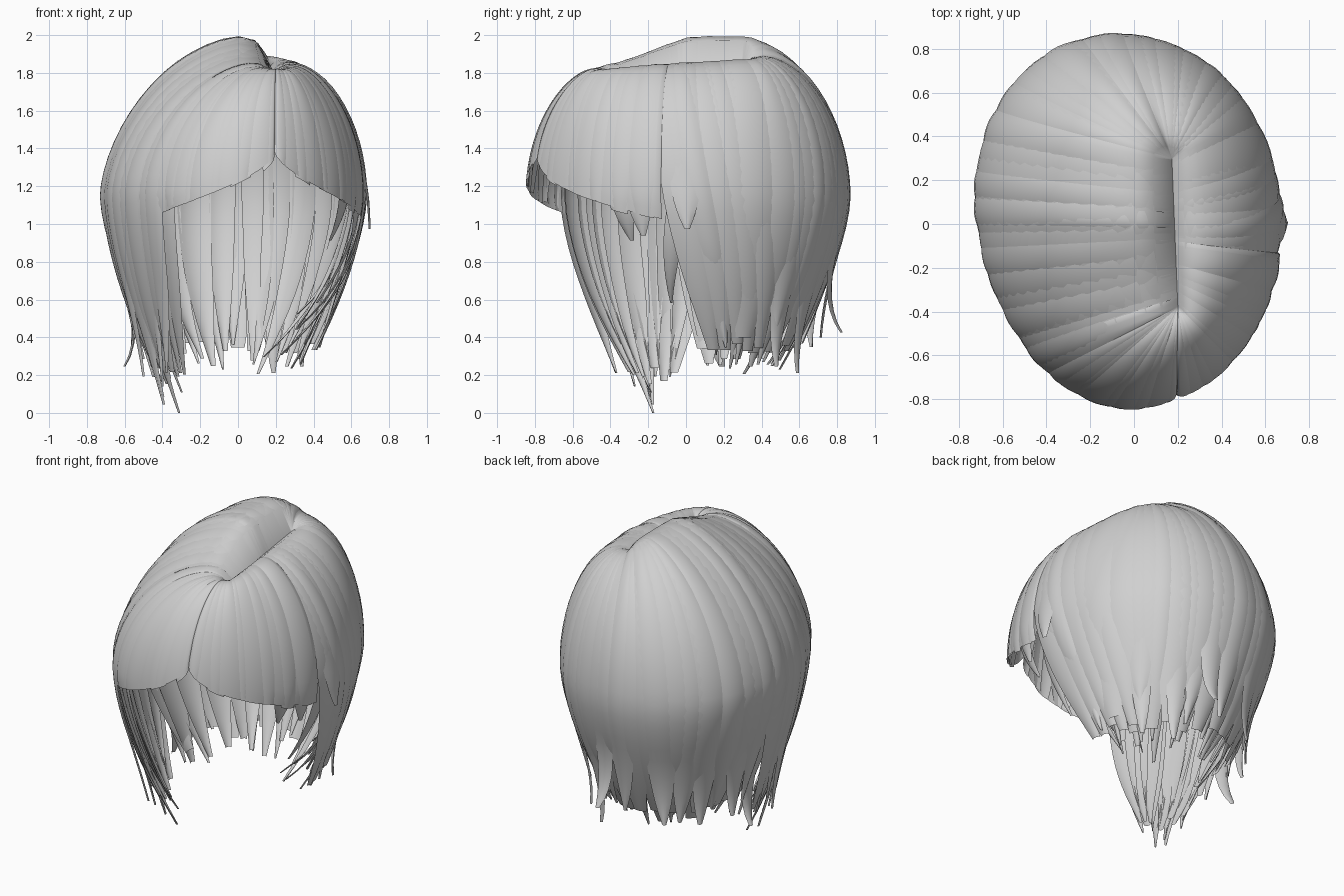
import bpy, bmesh, math, random
from math import sin, cos, pi, radians

random.seed(7)
if "Cube" in bpy.data.objects:
    bpy.data.objects.remove(bpy.data.objects["Cube"], do_unlink=True)

# One plain grey for all the hair
grey = bpy.data.materials.new("hair_grey")
grey.use_nodes = True
tone = (0.63, 0.63, 0.63, 1)
grey.diffuse_color = tone
grey.node_tree.nodes["Principled BSDF"].inputs["Base Color"].default_value = tone

WIDEST = 1.15      # height where the hair is widest
PART = -72         # angle of the parting at the front
ROWS, COLS = 26, 6


def crown(t):
    """Height of the crown and roundness of its curve in direction t."""
    side = max(0, -cos(t))
    slope = 0.035 * sin(t) - 0.17 * max(0, -sin(t)) * side
    return 1.88 + 0.135 * side ** 0.8 + slope, 1 + 0.2 * side


def reach(t, z_end):
    """Travel along the path at which a strand gets down to z_end."""
    top, power = crown(t)
    if z_end > WIDEST:
        return math.acos(((z_end - WIDEST) / (top - WIDEST)) ** (1 / power))
    return pi / 2 + (WIDEST - z_end) / 0.8


def scalp_path(t, q, pull, target):
    """Point on the hair form: from the parting, over the crown, then down."""
    top, power = crown(t)
    # outline fuller at the back right, flatter at the front right
    full = 1 + 0.07 * max(0, cos(t - 2.4)) ** 4 - 0.05 * max(0, cos(t + 2.5)) ** 4
    ex, ey = -0.02 + 0.69 * full * cos(t), 0.845 * full * sin(t)
    ry = max(-0.38, min(0.3, 0.6 * ey))
    rx = 0.185 - 0.04 * ry
    if q < pi / 2:
        h = sin(q)
        x, y = rx + (ex - rx) * h, ry + (ey - ry) * h
        away = math.hypot(x - rx, y - ry)
        groove = (top - 1.81 - 0.1 * ry) * math.exp(-away / 0.06)
        return x, y, WIDEST + (top - WIDEST) * cos(q) ** power - groove
    z = WIDEST - (q - pi / 2) * 0.8
    g = pull * max(0, (WIDEST - z) / WIDEST) ** 1.6
    return ex + (target[0] - ex) * g, ey + (target[1] - ey) * g, z


def strand(bm, t0, width, z_end, lift=0.0, flip=0.0, drift=0.0, tip=0.85,
           pull=0.75, target=(0, 0.15), limits=(-400, 400)):
    """Add one bowed ribbon of hair; angles in degrees."""
    rows = []
    for i in range(ROWS + 1):
        v = i / ROWS
        end = max(0, (v - 0.75) / 0.25)
        row = []
        for j in range(COLS + 1):
            c = 2 * j / COLS - 1
            deg = t0 + c * width / 2 * (1 - tip * end ** 2) + drift * v * v
            t = radians(max(limits[0], min(limits[1], deg)))
            stop = z_end(math.degrees(t)) if callable(z_end) else z_end
            x, y, z = scalp_path(t, v * reach(t, stop), pull, target)
            out = (lift + 0.011 * (1 - c * c)) * min(1, 4 * v)
            high = max(0, min(1, (z - WIDEST) / 0.7))
            side = out * (1 - 0.7 * high) + flip * end ** 2
            row.append(bm.verts.new((x + cos(t) * side, y + sin(t) * side,
                                     z + out * high + 0.25 * abs(flip) * end ** 3)))
        rows.append(row)
    for a, b in zip(rows, rows[1:]):
        for j in range(COLS):
            bm.faces.new((a[j], b[j], b[j + 1], a[j + 1]))


def finish(name, bm):
    bmesh.ops.remove_doubles(bm, verts=bm.verts, dist=0.00002)
    mesh = bpy.data.meshes.new(name)
    bm.to_mesh(mesh)
    bm.free()
    mesh.materials.append(grey)
    mesh.shade_smooth()
    bpy.context.collection.objects.link(bpy.data.objects.new(name, mesh))


def spread(start, stop, count):
    return [start + (stop - start) * (k + 0.5) / count for k in range(count)]


def vary(low, high):
    return random.uniform(low, high)


def fringe_edge(drop):
    return lambda deg: 1.38 - 0.35 * min(1.1, abs(deg - PART) / 62) ** 0.6 - drop


# Two halves of the fringe, opening below the parting
for name, low, high in (("right_fringe", -136, PART), ("left_fringe", PART, -9)):
    bm = bmesh.new()
    for t in spread(low, high, 5):
        strand(bm, t, 18, fringe_edge(0), tip=0.05, limits=(low, high))
    for t in spread(low, high, 6):
        strand(bm, t + vary(-3, 3), vary(9, 15), fringe_edge(vary(-0.02, 0.03)),
               lift=vary(-0.004, 0.005), tip=0.4, limits=(low, high))
    finish(name, bm)

# Long lock in front of the right ear, gathering to a low point
bm = bmesh.new()
gather = dict(pull=0.87, target=(-0.27, -0.13))
for t in spread(-188, -130, 6):
    strand(bm, t, 16, vary(0.14, 0.24), lift=-0.004, tip=0.5, **gather)
for t in spread(-186, -128, 8):
    strand(bm, t, vary(8, 15), vary(0.06, 0.3), lift=vary(-0.03, 0.008),
           flip=vary(-0.04, 0.1), drift=vary(-4, 4), **gather)
strand(bm, -146, 14, 0.0, tip=0.6, **gather)
strand(bm, -160, 14, 0.03, flip=0.06, tip=0.7, **gather)
# inner face of the lock
for t in spread(-150, -126, 3):
    strand(bm, t, 13, vary(0.15, 0.3), lift=-0.06, drift=5, tip=0.6, **gather)
finish("long_right_lock", bm)

# Full back of the head, hanging to flicked ends
bm = bmesh.new()
for t in spread(20, 182, 13):
    strand(bm, t, 18, vary(0.3, 0.4), tip=0.45, flip=vary(0, 0.05))
for t in spread(20, 180, 18):
    strand(bm, t + vary(-3, 3), vary(9, 15), vary(0.22, 0.4),
           lift=vary(-0.01, 0.006), flip=vary(-0.05, 0.2), drift=vary(-6, 6))
# inner locks under the top layer
for t in spread(25, 175, 12):
    strand(bm, t, vary(12, 18), vary(0.18, 0.36), lift=-0.035, pull=vary(0.7, 0.9),
           flip=vary(-0.1, 0.15), drift=vary(-10, 10), tip=0.7)
# stray ends that kick outward
for t, z, flip in ((171, 0.17, 0.3), (158, 0.3, 0.2), (140, 0.28, 0.18),
                   (84, 0.36, 0.26), (66, 0.16, 0.2), (45, 0.2, 0.18)):
    strand(bm, t, 13, z, flip=flip, tip=0.8)
strand(bm, 178, 8, 0.64, flip=0.03)
finish("back_hair", bm)

# Locks tucked behind the left ear, sweeping back as they fall
bm = bmesh.new()
for t in spread(-12, 24, 5):
    strand(bm, t, 13, vary(0.32, 0.42), lift=-0.004, drift=18, tip=0.5, pull=0.65)
for t in spread(-13, 24, 9):
    strand(bm, t, vary(7, 11), vary(0.25, 0.5), lift=vary(-0.05, 0.006),
           drift=vary(12, 22), flip=vary(-0.14, 0.12), pull=vary(0.6, 0.85))
# curled wisps that escape forward
strand(bm, 6, 8, 0.57, drift=-18, flip=-0.05, lift=-0.03)
strand(bm, 0, 12, 0.96, flip=0.05)
strand(bm, -17, 13, 0.94, lift=-0.005)
strand(bm, -25, 12, 0.9, lift=-0.04, flip=-0.05)
finish("left_side_locks", bm)
